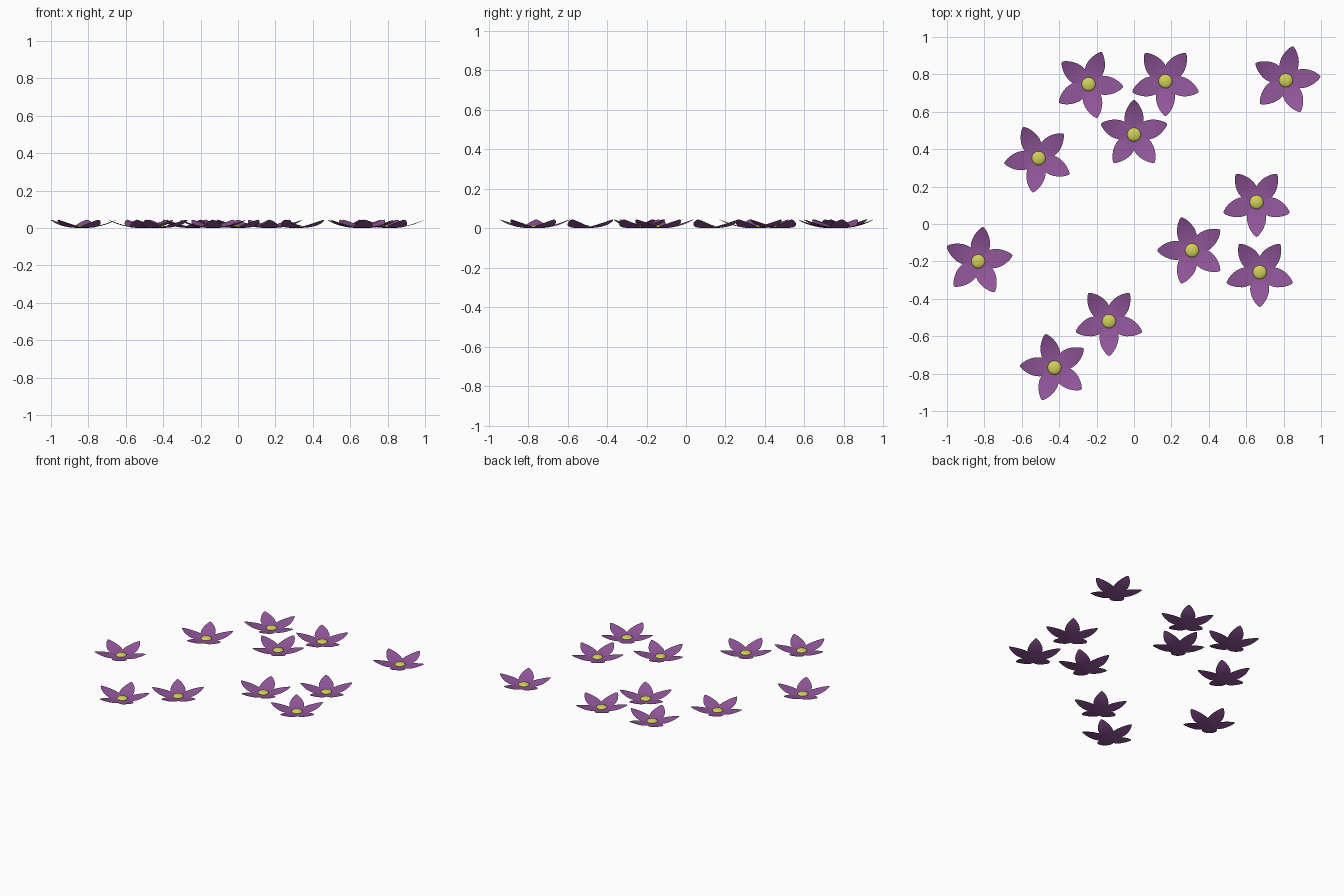
import bpy, bmesh, math

if "Cube" in bpy.data.objects:
    bpy.data.objects.remove(bpy.data.objects["Cube"])

R, RISE = 0.186, 0.044      # petal reach and tip height
HALF_W = 0.051              # petal half width


def material(name, rgb):
    m = bpy.data.materials.new(name)
    m.diffuse_color = (*rgb, 1)
    m.use_nodes = True
    m.node_tree.nodes["Principled BSDF"].inputs["Base Color"].default_value = m.diffuse_color
    return m


purple = material("petal purple", (0.29, 0.095, 0.33))
yellow = material("centre yellow", (0.64, 0.63, 0.10))


def add_petal(bm, angle):
    """One ovate petal curving up towards its tip."""
    rows, cols = 14, 4
    c, s = math.cos(angle), math.sin(angle)
    grid = []
    for i in range(rows + 1):
        t = 0.5 - 0.5 * math.cos(math.pi * i / rows)
        w = HALF_W * max(0.0, math.sin(math.pi * min(1, t ** 0.9))) ** 0.7
        r, z = R * t, RISE * t * t
        if i in (0, rows):
            grid.append([bm.verts.new((r * c, r * s, z))] * (cols + 1))
            continue
        row = []
        for j in range(cols + 1):
            y = w * (2 * j / cols - 1)
            row.append(bm.verts.new((r * c - y * s, r * s + y * c, z)))
        grid.append(row)
    for a, b in zip(grid, grid[1:]):
        for j in range(cols):
            quad = list(dict.fromkeys((a[j], b[j], b[j + 1], a[j + 1])))
            bm.faces.new(quad).smooth = True


def petals_mesh():
    bm = bmesh.new()
    for k in range(5):
        add_petal(bm, k * math.tau / 5)
    me = bpy.data.meshes.new("petals")
    bm.to_mesh(me)
    bm.free()
    me.materials.append(purple)
    return me


def centre_mesh():
    """Low flattened dome."""
    bm = bmesh.new()
    bmesh.ops.create_uvsphere(bm, u_segments=20, v_segments=12, radius=1)
    bmesh.ops.delete(bm, geom=[v for v in bm.verts if v.co.z < -0.01], context='VERTS')
    for v in bm.verts:
        v.co = (v.co.x * 0.037, v.co.y * 0.037, 0.003 + max(0, v.co.z) * 0.014)
    for f in bm.faces:
        f.smooth = True
    me = bpy.data.meshes.new("flower_centre")
    bm.to_mesh(me)
    bm.free()
    me.materials.append(yellow)
    return me


# Scattered flowers: x, y, turn in degrees
flowers = [
    (-0.243, 0.747, 68), (0.168, 0.763, 54), (0.812, 0.768, 6.5),
    (0.0, 0.478, 18), (-0.51, 0.352, 44.5), (0.655, 0.117, 54),
    (0.31, -0.141, 36), (0.672, -0.258, 54), (-0.833, -0.2, 10),
    (-0.134, -0.52, 54), (-0.425, -0.768, 33)]

petals, centre = petals_mesh(), centre_mesh()
for n, (x, y, deg) in enumerate(flowers, 1):
    for name, me in (("petals", petals), ("flower_centre", centre)):
        ob = bpy.data.objects.new(f"{name}_{n}", me)
        ob.location = (x, y, 0)
        ob.rotation_euler.z = math.radians(deg)
        bpy.context.collection.objects.link(ob)
